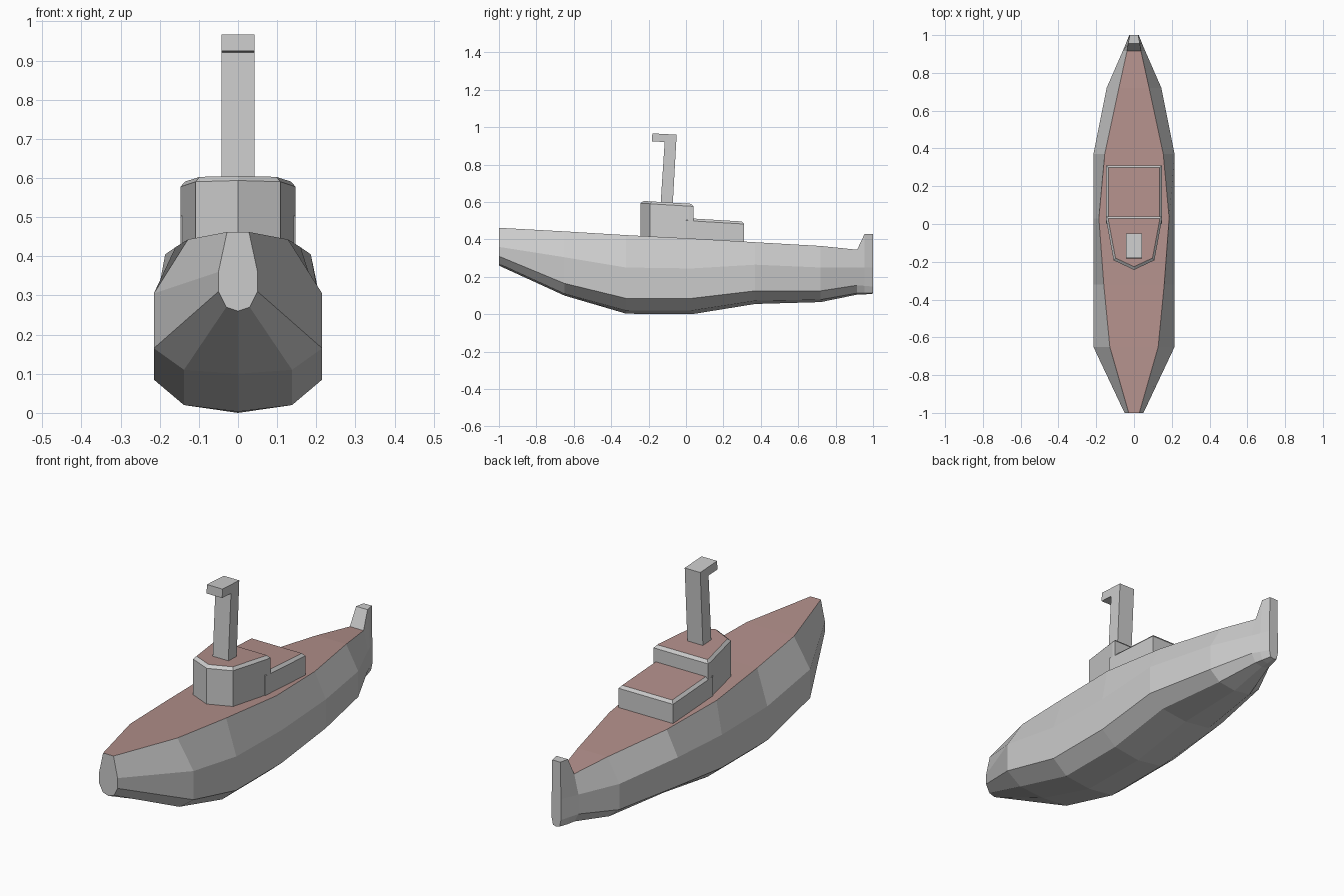
import bpy, bmesh

if "Cube" in bpy.data.objects:
    bpy.data.objects.remove(bpy.data.objects["Cube"])

brown = bpy.data.materials.new("deck_brown")
brown.diffuse_color = (0.45, 0.28, 0.26, 1)
brown.use_nodes = True
brown.node_tree.nodes["Principled BSDF"].inputs["Base Color"].default_value = brown.diffuse_color
grey = bpy.data.materials.new("hull_grey")
grey.diffuse_color = (0.8, 0.8, 0.8, 1)
grey.use_nodes = True
grey.node_tree.nodes["Principled BSDF"].inputs["Base Color"].default_value = grey.diffuse_color


def finish(bm, name):
    bmesh.ops.recalc_face_normals(bm, faces=bm.faces)
    mesh = bpy.data.meshes.new(name)
    bm.to_mesh(mesh)
    bm.free()
    mesh.materials.append(grey)
    mesh.materials.append(brown)
    obj = bpy.data.objects.new(name, mesh)
    bpy.context.collection.objects.link(obj)
    return obj


def loft(bm, loops):
    """Skin closed point loops; returns the rows of side faces and end caps."""
    rings = [[bm.verts.new(p) for p in loop] for loop in loops]
    n = len(rings[0])
    rows = [[bm.faces.new((a[i], a[(i + 1) % n], b[(i + 1) % n], b[i]))
             for i in range(n)] for a, b in zip(rings, rings[1:])]
    caps = [bm.faces.new(rings[0]), bm.faces.new(rings[-1])]
    return rows, caps


# Hull: y, then (x, z) of deck edge, side, chine, bilge, and keel z
sections = [
    (-1.00, (.028, .462), (.05, .36), (.05, .31), (.03, .27), .26),
    (-0.65, (.128, .443), (.215, .305), (.215, .165), (.138, .11), .10),
    (-0.32, (.16, .423), (.215, .25), (.215, .085), (.138, .02), .003),
    (0.03, (.186, .405), (.215, .245), (.215, .085), (.138, .02), 0),
    (0.37, (.155, .385), (.215, .265), (.215, .125), (.138, .072), .055),
    (0.72, (.08, .365), (.145, .25), (.145, .125), (.09, .078), .065),
    (0.915, (.037, .345), (.06, .25), (.06, .155), (.038, .113), .105),
    (0.955, (.031, .43), (.043, .25), (.043, .152), (.03, .113), .106),
    (1.00, (.022, .43), (.025, .25), (.025, .148), (.018, .115), .11),
]
loops = []
for y, *side, keel in sections:
    loops.append([(x, y, z) for x, z in side] + [(0, y, keel)]
                 + [(-x, y, z) for x, z in reversed(side)])
bm = bmesh.new()
rows, _ = loft(bm, loops)
for row in rows[:6]:          # deck in front of the stern post
    row[-1].material_index = 1
finish(bm, "hull")


# Cabin blocks: walls, chamfered rim and coloured roof, sloping with the deck
def cabin(name, outline, roof, inset):
    def ring(height, scale_pts):
        return [(x, y, height - 0.06 * y) for x, y in scale_pts]
    bm = bmesh.new()
    _, caps = loft(bm, [ring(0.37, outline), ring(roof - .013, outline),
                        ring(roof, inset)])
    caps[1].material_index = 1
    return finish(bm, name)


cabin("conning_tower",
      [(0, -.243), (.108, -.192), (.147, .02), (.147, .04),
       (-.147, .04), (-.147, .02), (-.108, -.192)], .592,
      [(0, -.226), (.098, -.18), (.135, .018), (.135, .028),
       (-.135, .028), (-.135, .018), (-.098, -.18)])
cabin("rear_cabin",
      [(.147, 0), (.147, .31), (-.147, .31), (-.147, 0)], .514,
      [(.135, 0), (.135, .299), (-.135, .299), (-.135, 0)])

# Periscope: bent side profile extruded across x
profile = [(-.136, .585), (-.071, .585), (-.05, .96), (-.18, .967),
           (-.182, .924), (-.114, .921)]
bm = bmesh.new()
loft(bm, [[(x, y, z) for y, z in profile] for x in (-.042, .042)])
finish(bm, "periscope")
